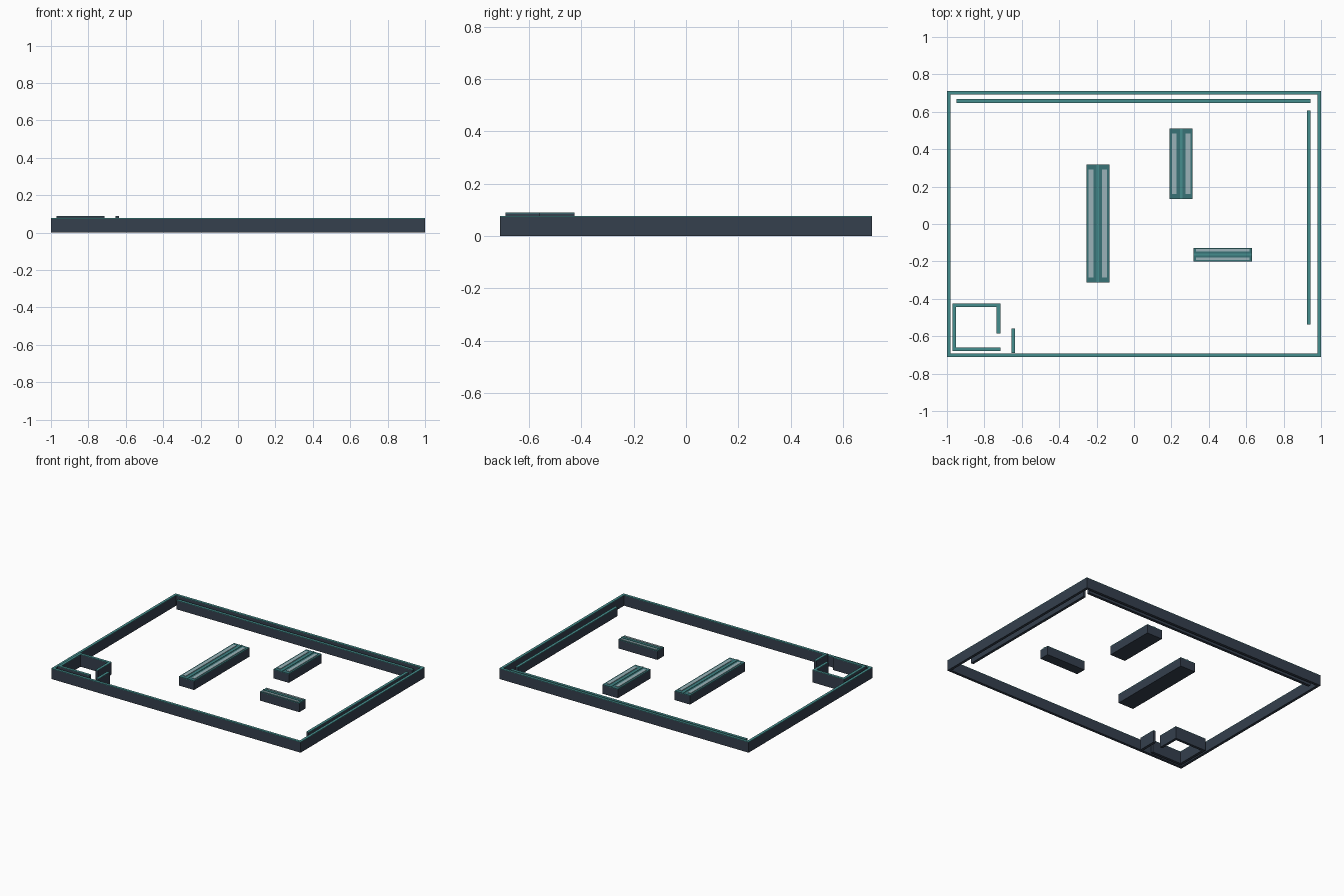
import bpy

if "Cube" in bpy.data.objects:
    bpy.data.objects.remove(bpy.data.objects["Cube"])


def mat(name, rgb):
    m = bpy.data.materials.new(name)
    m.diffuse_color = (*rgb, 1)
    m.use_nodes = True
    m.node_tree.nodes["Principled BSDF"].inputs["Base Color"].default_value = m.diffuse_color
    return m


NAVY = mat("navy", (0.035, 0.05, 0.075))
TEAL = mat("teal", (0.06, 0.27, 0.27))
DARK_TEAL = mat("dark_teal", (0.04, 0.17, 0.18))
PALE = mat("pale", (0.32, 0.45, 0.48))


def box(name, x0, x1, y0, y1, z0, z1, m):
    bpy.ops.mesh.primitive_cube_add(size=1, location=((x0 + x1) / 2, (y0 + y1) / 2, (z0 + z1) / 2))
    o = bpy.context.object
    o.name = name
    o.scale = (x1 - x0, y1 - y0, z1 - z0)
    bpy.ops.object.transform_apply(location=False, rotation=False, scale=True)
    o.data.materials.append(m)
    return o


# Wall: dark body with a thin teal cap
def wall(name, x0, x1, y0, y1, h):
    box(name, x0, x1, y0, y1, 0, h - 0.004, NAVY)
    box(name + "_cap", x0, x1, y0, y1, h - 0.004, h, TEAL)


# Outer perimeter
T, W, D, H = 0.019, 1.0, 0.711, 0.077
for side, s in (("left", -1), ("right", 1)):
    a, b = sorted((s * W, s * (W - T)))
    wall("outer_wall_" + side, a, b, -D, D, H)
for side, s in (("front", -1), ("back", 1)):
    a, b = sorted((s * D, s * (D - T)))
    wall("outer_wall_" + side, -W + T, W - T, a, b, H)

# Low inner runs along the back and right walls
wall("inner_run_back", -0.948, 0.943, 0.648, 0.668, 0.066)
wall("inner_run_right", 0.924, 0.943, -0.537, 0.607, 0.066)

# Corner room with a doorway, plus a short screen wall
R = 0.09
wall("room_left", -0.97, -0.951, -0.68, -0.426, R)
wall("room_back", -0.951, -0.715, -0.445, -0.426, R)
wall("room_front", -0.951, -0.715, -0.68, -0.661, R)
wall("room_right", -0.734, -0.715, -0.585, -0.445, R)
wall("screen_wall", -0.655, -0.636, -0.69, -0.56, R)


# Free-standing island: body, top, two pale strips and a central spine
def island(name, x0, x1, y0, y1, h, along_y, edge, strip):
    box(name + "_body", x0, x1, y0, y1, 0, h - 0.005, NAVY)
    box(name + "_top", x0, x1, y0, y1, h - 0.005, h, DARK_TEAL)
    lo, hi = (x0, x1) if along_y else (y0, y1)
    e0, e1 = (y0, y1) if along_y else (x0, x1)
    end = 0.027 if strip > 0.02 else 0.014
    mid = (lo + hi) / 2

    def bar(part, a, b, c, d, m):
        r = (a, b, c, d) if along_y else (c, d, a, b)
        box(name + part, *r, h, h + 0.003, m)

    bar("_strip_a", lo + edge, lo + edge + strip, e0 + end, e1 - end, PALE)
    bar("_strip_b", hi - edge - strip, hi - edge, e0 + end, e1 - end, PALE)
    bar("_spine", mid - 0.006, mid + 0.006, e0, e1, TEAL)


island("island_long", -0.255, -0.132, -0.314, 0.319, 0.066, True, 0.013, 0.025)
island("island_short", 0.19, 0.314, 0.134, 0.51, 0.066, True, 0.013, 0.025)
island("island_cross", 0.318, 0.632, -0.2, -0.127, 0.066, False, 0.007, 0.013)
